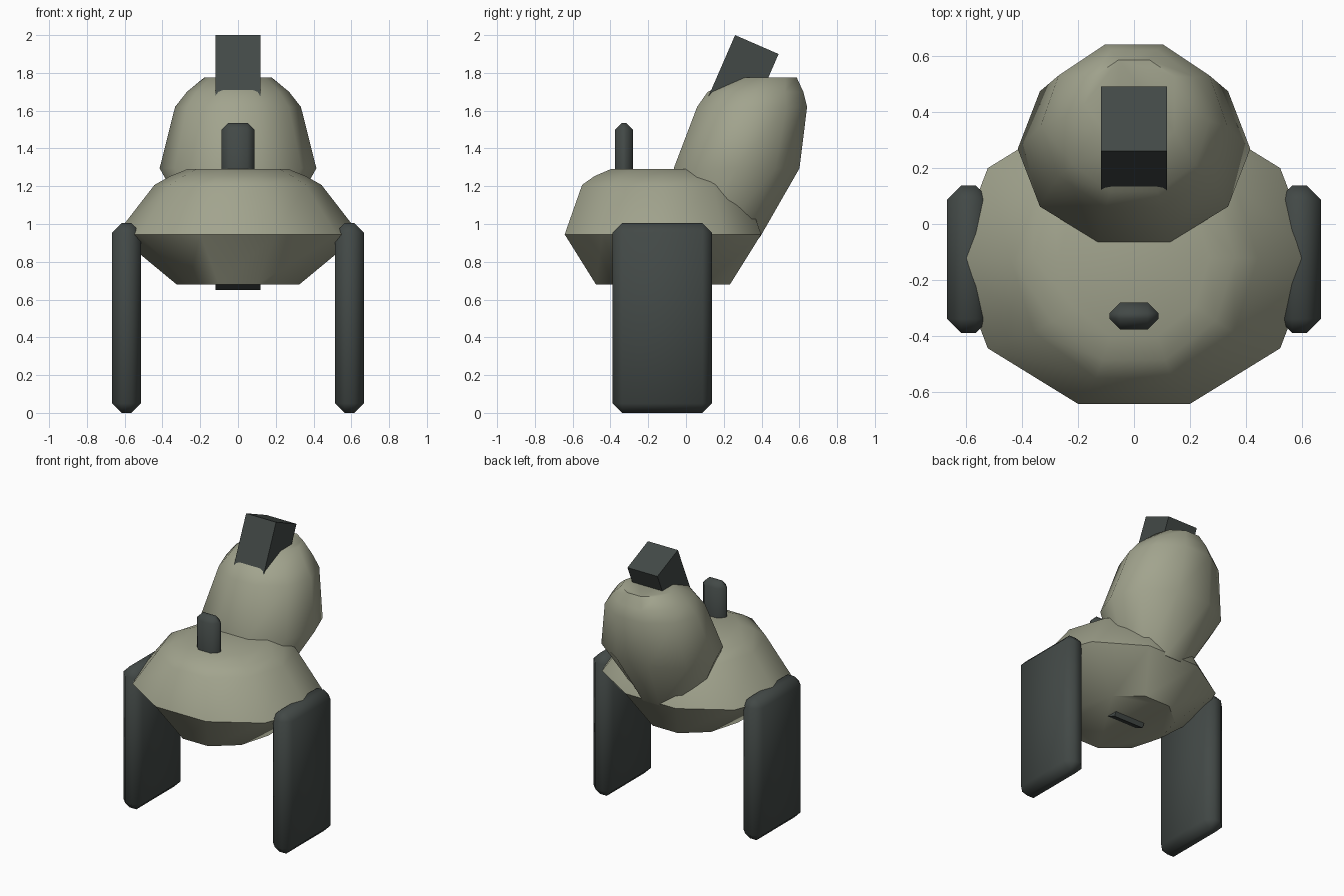
import bpy, bmesh, math
from mathutils import Matrix

if "Cube" in bpy.data.objects:
    bpy.data.objects.remove(bpy.data.objects["Cube"])

def material(name, color):
    m = bpy.data.materials.new(name)
    m.diffuse_color = (*color, 1)
    m.use_nodes = True
    m.node_tree.nodes["Principled BSDF"].inputs["Base Color"].default_value = m.diffuse_color
    return m

SHELL = material("pale_shell", (0.36, 0.37, 0.27))
DARK = material("dark_metal", (0.055, 0.066, 0.062))

def finish(bm, name, mat):
    bmesh.ops.recalc_face_normals(bm, faces=bm.faces)
    me = bpy.data.meshes.new(name)
    bm.to_mesh(me)
    bm.free()
    ob = bpy.data.objects.new(name, me)
    bpy.context.collection.objects.link(ob)
    me.materials.append(mat)
    bpy.ops.object.select_all(action='DESELECT')
    bpy.context.view_layer.objects.active = ob
    ob.select_set(True)
    bpy.ops.object.shade_smooth_by_angle(angle=math.radians(50))
    return ob

def loft(name, rings, mat, n=10):
    """Stack of elliptical n-gons: (z, centre y, radius x, radius y)."""
    bm = bmesh.new()
    loops = [[bm.verts.new((rx * math.cos(math.tau * i / n),
                            cy + ry * math.sin(math.tau * i / n), z))
              for i in range(n)] for z, cy, rx, ry in rings]
    for a, b in zip(loops, loops[1:]):
        for i in range(n):
            j = (i + 1) % n
            bm.faces.new((a[i], a[j], b[j], b[i]))
    bm.faces.new(loops[0])
    bm.faces.new(loops[-1])
    return finish(bm, name, mat)

def box(name, lo, hi, mat, bevel=0, tilt=0):
    """Box between two corners, optionally chamfered and tilted about x."""
    bm = bmesh.new()
    size = [h - l for l, h in zip(lo, hi)]
    mid = [(h + l) / 2 for l, h in zip(lo, hi)]
    bmesh.ops.create_cube(bm, size=1, matrix=Matrix.Diagonal((*size, 1)))
    if bevel:
        bmesh.ops.bevel(bm, geom=bm.edges[:], offset=bevel, segments=1,
                        affect='EDGES')
    bm.transform(Matrix.Translation(mid) @ Matrix.Rotation(tilt, 4, 'X'))
    return finish(bm, name, mat)

# Wide lower body
loft("body", [(0.68, -0.122, 0.325, 0.373), (0.945, -0.122, 0.645, 0.547),
              (1.207, -0.122, 0.442, 0.45), (1.253, -0.122, 0.36, 0.382),
              (1.29, -0.122, 0.27, 0.292)], SHELL)

# Backward-leaning head
loft("head", [(0.928, 0.165, 0.21, 0.237), (1.295, 0.268, 0.415, 0.35),
              (1.62, 0.35, 0.333, 0.306), (1.70, 0.368, 0.27, 0.266),
              (1.776, 0.428, 0.178, 0.166)], SHELL)

# Slab legs
for side, name in ((-1, "left_leg"), (1, "right_leg")):
    xs = sorted((side * 0.514, side * 0.667))
    box(name, (xs[0], -0.389, 0), (xs[1], 0.137, 1.005), DARK, 0.05)

# Small post on the front deck
box("front_post", (-0.087, -0.376, 1.0), (0.087, -0.28, 1.536), DARK, 0.038)

# Square spine running through head and body, showing at both ends
t = math.radians(23.5)
L, W = 1.363, 0.251
cy = 0.26 + (W * math.cos(t) - L * math.sin(t)) / 2
cz = 2.0 - (W * math.sin(t) + L * math.cos(t)) / 2
box("spine", (-0.118, cy - W / 2, cz - L / 2), (0.118, cy + W / 2, cz + L / 2),
    DARK, 0, -t)
